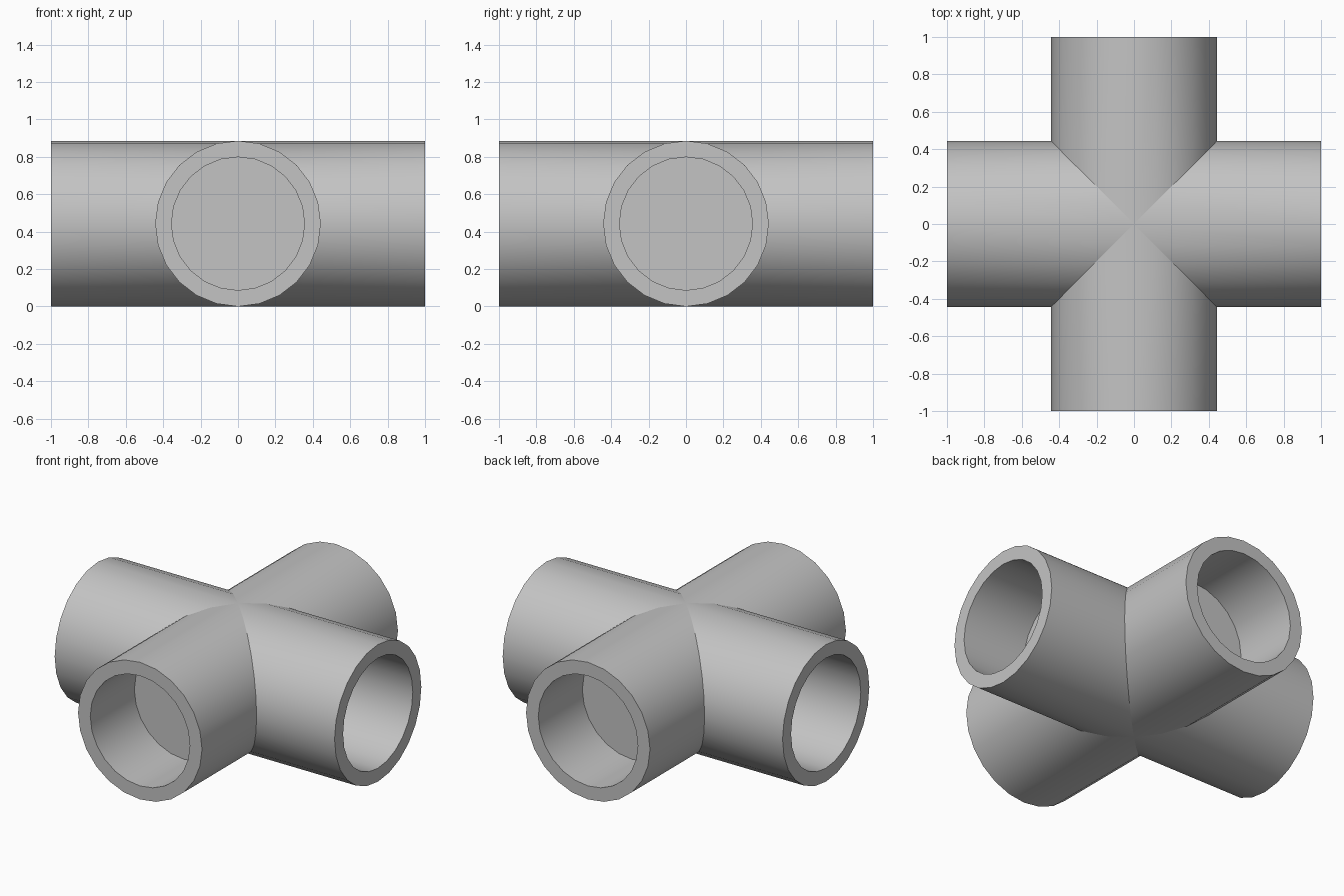
import bpy, bmesh
from math import sin, cos, pi, radians
from mathutils import Matrix

cube = bpy.data.objects.get("Cube")
if cube:
    bpy.data.objects.remove(cube, do_unlink=True)

SIDES = 24
OUTER, INNER = 0.443, 0.356   # pipe and socket radii
REACH, FLOOR = 1.0, 0.55      # arm end and socket floor, from the centre

grey = bpy.data.materials.new("pipe_grey")
grey.use_nodes = True
colour = (0.55, 0.55, 0.55, 1)
grey.diffuse_color = colour
grey.node_tree.nodes["Principled BSDF"].inputs["Base Color"].default_value = colour

bm = bmesh.new()


def ring(radius, depth, turn):
    """Ring of vertices across one arm; depth is a function of the sideways offset."""
    verts = []
    for i in range(SIDES):
        a = 2 * pi * i / SIDES
        side = radius * cos(a)
        verts.append(bm.verts.new(turn @ Matrix.Translation(
            (depth(side), side, OUTER + radius * sin(a))).translation))
    return verts


def add_arm(turn):
    """Mitred arm with a flat rim and a blind socket."""
    rings = [ring(OUTER, abs, turn),
             ring(OUTER, lambda s: REACH, turn),
             ring(INNER, lambda s: REACH, turn),
             ring(INNER, lambda s: FLOOR, turn)]
    for a, b in zip(rings, rings[1:]):
        for i in range(SIDES):
            j = (i + 1) % SIDES
            bm.faces.new((a[i], a[j], b[j], b[i]))
    bm.faces.new(rings[-1])


# Four arms meeting on diagonal mitre seams
for quarter in range(4):
    add_arm(Matrix.Rotation(quarter * pi / 2, 4, "Z"))
bmesh.ops.remove_doubles(bm, verts=bm.verts, dist=0.0005)
bmesh.ops.recalc_face_normals(bm, faces=bm.faces)

# Smooth barrels, crisp rims and seams
for face in bm.faces:
    face.smooth = True
for edge in bm.edges:
    on_seam = all(abs(abs(v.co.x) - abs(v.co.y)) < 0.001 for v in edge.verts)
    edge.smooth = not on_seam and edge.calc_face_angle(0) < radians(30)

mesh = bpy.data.meshes.new("cross_fitting")
bm.to_mesh(mesh)
bm.free()
mesh.materials.append(grey)
fitting = bpy.data.objects.new("cross_fitting", mesh)
bpy.context.collection.objects.link(fitting)
